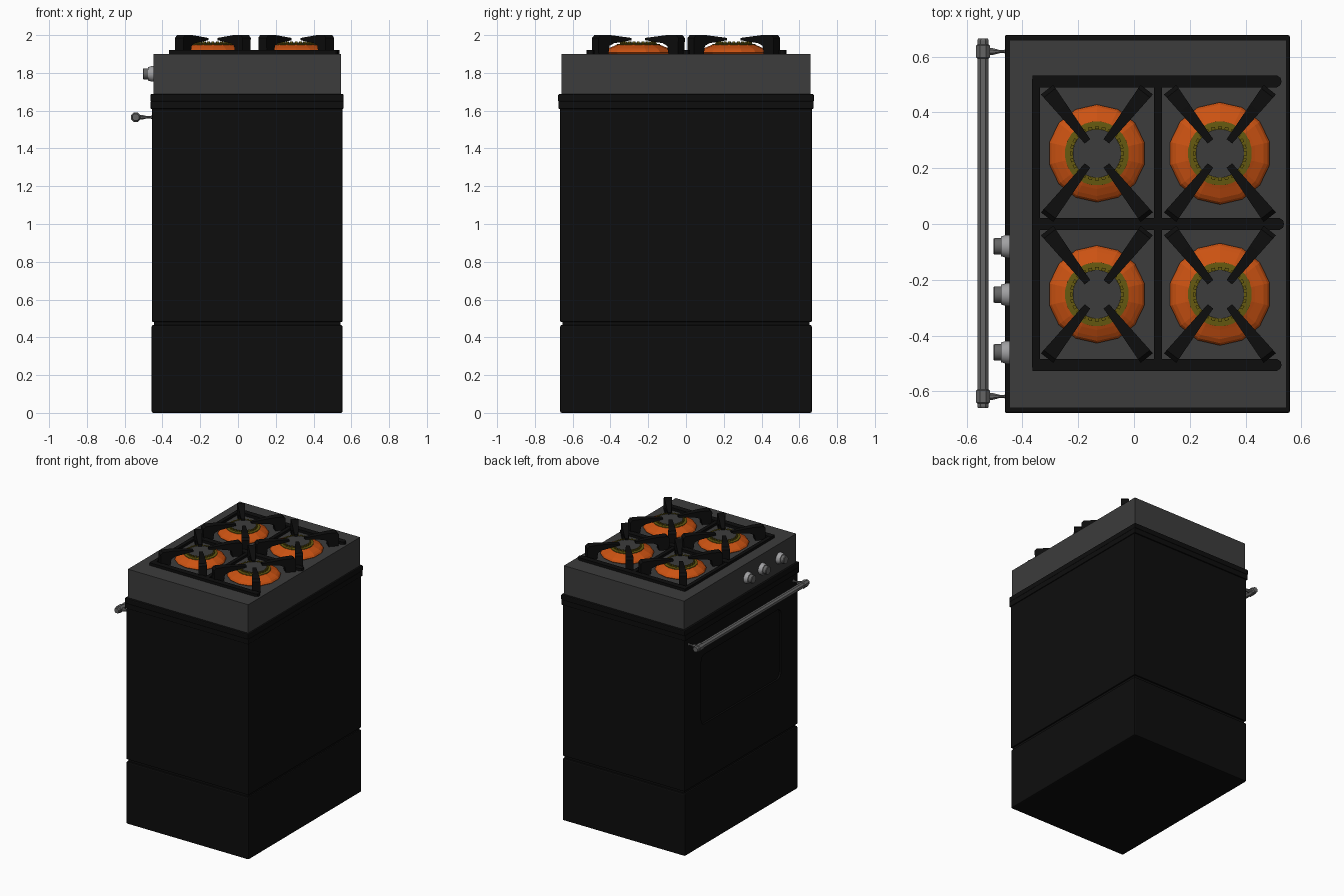
import bpy, bmesh
from math import pi, cos, sin, radians
from mathutils import Matrix, Vector

if "Cube" in bpy.data.objects:
    bpy.data.objects.remove(bpy.data.objects["Cube"])


def material(name, r, g, b):
    m = bpy.data.materials.new(name)
    m.diffuse_color = (r, g, b, 1)
    m.use_nodes = True
    m.node_tree.nodes["Principled BSDF"].inputs["Base Color"].default_value = m.diffuse_color
    return m


BLACK = material("black_enamel", 0.004, 0.004, 0.004)
DARK = material("dark_grey_top", 0.045, 0.045, 0.045)
STEEL = material("steel", 0.13, 0.13, 0.13)
LIGHT = material("light_steel", 0.35, 0.35, 0.36)
ORANGE = material("orange_burner", 0.6, 0.085, 0.006)
OLIVE = material("olive_ring", 0.13, 0.1, 0.005)


def finish(bm, name, mat):
    bmesh.ops.recalc_face_normals(bm, faces=bm.faces)
    me = bpy.data.meshes.new(name)
    bm.to_mesh(me)
    bm.free()
    me.materials.append(mat)
    ob = bpy.data.objects.new(name, me)
    bpy.context.collection.objects.link(ob)
    return ob


def box(name, x, y, z, mat, bevel=0.0):
    bm = bmesh.new()
    bmesh.ops.create_cube(bm, size=1)
    for v in bm.verts:
        v.co = [lo + (hi - lo) * (c + 0.5) for c, (lo, hi) in zip(v.co, (x, y, z))]
    if bevel:
        bmesh.ops.bevel(bm, geom=bm.edges[:], offset=bevel, segments=2,
                        profile=0.5, affect='EDGES')
    return finish(bm, name, mat)


def lathe(name, profile, origin, direction, mat, sides=12):
    """Revolve (radius, height) pairs about a direction; ends are capped."""
    bm = bmesh.new()
    rot = Vector((0, 0, 1)).rotation_difference(Vector(direction)).to_matrix()
    rings = []
    for r, h in profile:
        rings.append([bm.verts.new(Vector(origin) + rot @ Vector(
            (r * cos(2 * pi * (i + .5) / sides), r * sin(2 * pi * (i + .5) / sides), h)))
            for i in range(sides)])
    for a, b in zip(rings, rings[1:]):
        for i in range(sides):
            j = (i + 1) % sides
            bm.faces.new((a[i], a[j], b[j], b[i]))
    bm.faces.new(rings[0])
    bm.faces.new(rings[-1])
    return finish(bm, name, mat)


def loft(name, side_a, side_b, mat):
    """Solid between two matching outlines."""
    bm = bmesh.new()
    a = [bm.verts.new(p) for p in side_a]
    b = [bm.verts.new(p) for p in side_b]
    bm.faces.new(a)
    bm.faces.new(b)
    for i in range(len(a)):
        j = (i + 1) % len(a)
        bm.faces.new((a[i], a[j], b[j], b[i]))
    return finish(bm, name, mat)


# Cabinet: drawer, recessed gap, oven body, trim and hob
box("drawer", (-0.457, 0.553), (-0.666, 0.666), (0, 0.465), BLACK, 0.008)
box("drawer_gap", (-0.445, 0.543), (-0.655, 0.655), (0.45, 0.5), BLACK)
body = box("oven_body", (-0.455, 0.553), (-0.666, 0.666), (0.482, 1.62), BLACK, 0.004)
box("trim_lower", (-0.463, 0.559), (-0.675, 0.675), (1.61, 1.65), BLACK, 0.004)
box("trim_upper", (-0.463, 0.559), (-0.677, 0.677), (1.648, 1.688), BLACK, 0.006)
box("hob", (-0.447, 0.546), (-0.66, 0.66), (1.68, 1.9), DARK)

# Shallow rounded recess for the oven window
cy, cz, rad = 0.47, 0.26, 0.04
outline = [(sy * (cy - rad) + rad * cos(a), 1.16 + sz * (cz - rad) + rad * sin(a))
           for k, (sy, sz) in enumerate(((1, 1), (-1, 1), (-1, -1), (1, -1)))
           for a in [(k + t / 4) * pi / 2 for t in range(5)]]
cutter = loft("window_cutter", [(-0.5, y, z) for y, z in outline],
              [(-0.441, y, z) for y, z in outline], BLACK)
cutter.hide_render = True
mod = body.modifiers.new("window", 'BOOLEAN')
mod.object, mod.operation, mod.solver = cutter, 'DIFFERENCE', 'EXACT'
bpy.context.view_layer.objects.active = body
bpy.ops.object.modifier_apply(modifier="window")
bpy.data.objects.remove(cutter)

# Door handle with collars and flared stems
HX, HZ = -0.541, 1.565
lathe("handle_bar", [(0.019, 0), (0.022, 0.006), (0.022, 1.318), (0.019, 1.324)],
      (HX, -0.66, HZ), (0, 1, 0), STEEL, 8)
for side in (-1, 1):
    y = side * 0.618
    lathe("handle_collar", [(0.022, -0.025), (0.027, -0.021), (0.027, 0.021), (0.022, 0.025)],
          (HX, y, HZ), (0, 1, 0), STEEL, 8)
    lathe("handle_stem", [(0.016, 0), (0.013, 0.035), (0.006, 0.06), (0.006, 0.075), (0.013, 0.09)],
          (HX, y, HZ), (1, 0, 0), STEEL, 8)

# Control knobs
for y in (-0.08, -0.253, -0.46):
    lathe("knob_base", [(0.042, 0), (0.042, 0.012), (0.036, 0.032)],
          (-0.445, y, 1.795), (-1, 0, 0), LIGHT, 16)
    lathe("knob_cap", [(0.03, 0), (0.03, 0.026), (0.027, 0.03)],
          (-0.474, y, 1.795), (-1, 0, 0), STEEL, 16)

# Low grate frame: three long bars with pointed or rounded ends, two cross bars
for y, tip in ((0.511, 0.529), (0, 0.538), (-0.505, 0.529)):
    pts = [(-0.364, -0.021), (tip - 0.016, -0.021), (tip - 0.004, -0.013), (tip, 0),
           (tip - 0.004, 0.013), (tip - 0.016, 0.021), (-0.364, 0.021)]
    loft("grate_bar", [(a, y + b, 1.895) for a, b in pts],
         [(a, y + b, 1.92) for a, b in pts], BLACK)
for x in (-0.351, 0.086):
    box("grate_cross_bar", (x - 0.014, x + 0.014), (-0.515, 0.52), (1.895, 1.918), BLACK)

# Burners and the four tapered pot fingers around each
FINGER = [(0.288, 1.897), (0.29, 1.985), (0.275, 2.0), (0.205, 2.0), (0.055, 1.985),
          (0.055, 1.973), (0.18, 1.957), (0.212, 1.943), (0.22, 1.897)]
for bx, r in ((-0.133, 0.175), (0.308, 0.183)):
    for by in (0.253, -0.252):
        lathe("burner_bowl", [(r - 0.012, 0), (r, 0.01), (r - 0.008, 0.022), (r - 0.022, 0.032),
                              (0.128, 0.046), (0.113, 0.053)],
              (bx, by, 1.897), (0, 0, 1), ORANGE, 14)
        lathe("burner_ring", [(0.115, 0), (0.115, 0.016), (0.09, 0.018)],
              (bx, by, 1.937), (0, 0, 1), OLIVE, 24)
        lathe("burner_cap", [(0.087, 0), (0.087, 0.012)],
              (bx, by, 1.95), (0, 0, 1), DARK, 24)
        # small teeth around the cap
        bm = bmesh.new()
        for i in range(24):
            m = (Matrix.Translation((bx, by, 1.959)) @ Matrix.Rotation(i * pi / 12, 4, 'Z')
                 @ Matrix.Translation((0.092, 0, 0)) @ Matrix.Diagonal((0.01, 0.014, 0.016, 1)))
            bmesh.ops.create_cube(bm, size=1, matrix=m)
        finish(bm, "burner_teeth", OLIVE)
        for deg in (52, 128, 232, 308):
            u = Vector((cos(radians(deg)), sin(radians(deg)), 0))
            n = Vector((-u.y, u.x, 0))
            sides = []
            for s in (-1, 1):
                sides.append([Vector((bx, by, z)) + u * d + n * s * (0.0125 + (d - 0.055) * 0.066)
                              for d, z in FINGER])
            loft("pot_finger", sides[0], sides[1], BLACK)

# Smooth the round metal parts
for ob in bpy.context.collection.objects:
    ob.select_set(ob.name.startswith(("knob", "burner_ring", "burner_cap")))
    if ob.select_get():
        bpy.context.view_layer.objects.active = ob
bpy.ops.object.shade_smooth_by_angle(angle=radians(30))
